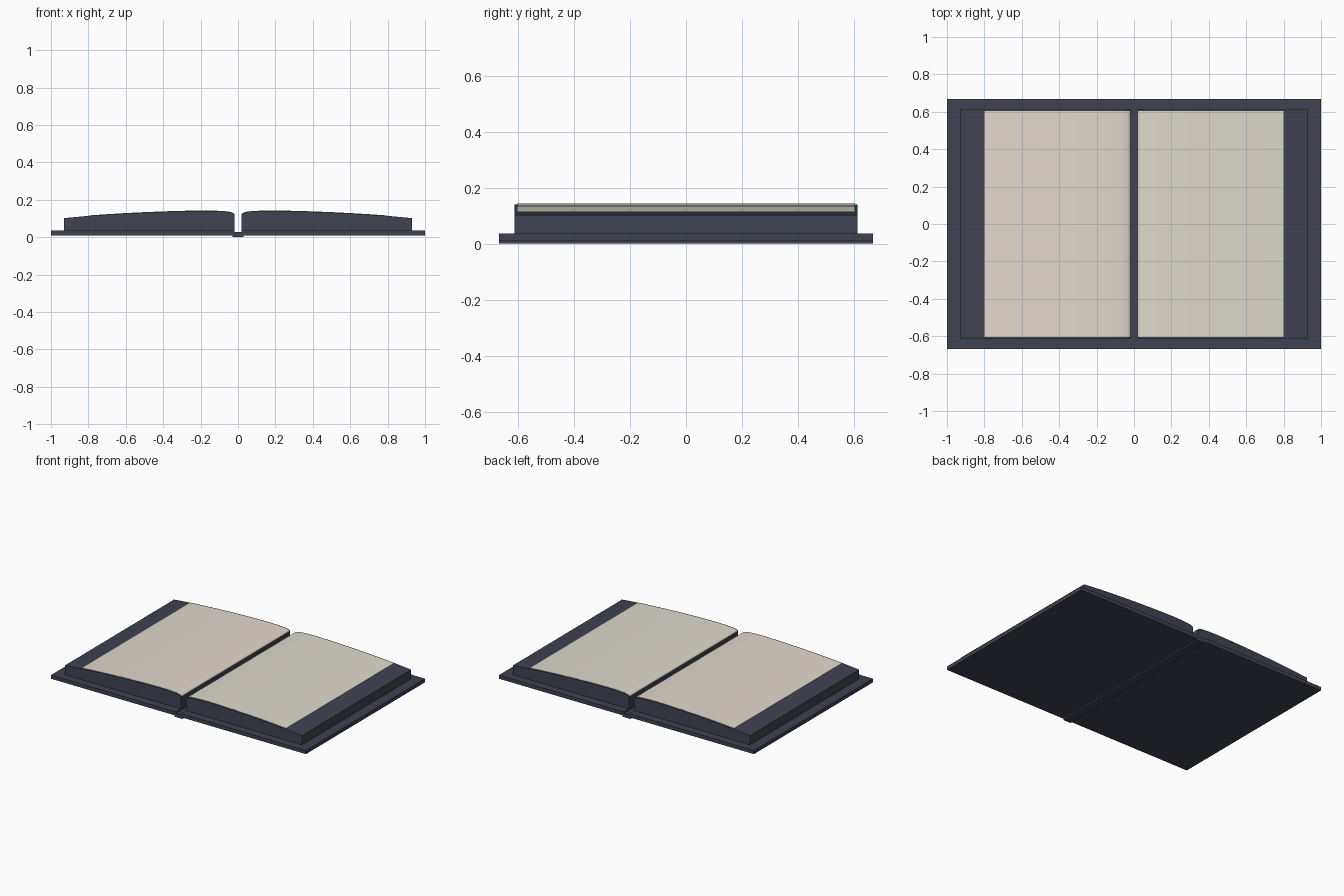
import bpy, bmesh

if "Cube" in bpy.data.objects:
    bpy.data.objects.remove(bpy.data.objects["Cube"])


def material(name, rgb):
    m = bpy.data.materials.new(name)
    m.diffuse_color = (*rgb, 1)
    m.use_nodes = True
    m.node_tree.nodes["Principled BSDF"].inputs["Base Color"].default_value = m.diffuse_color
    return m


dark = material("dark_binding", (0.05, 0.056, 0.08))
cream_left = material("warm_paper", (0.76, 0.69, 0.61))
cream_right = material("cool_paper", (0.73, 0.70, 0.61))


def extrude_profile(name, profile, half_depth, mat, side=1):
    """Extrude an x/z outline along y; side = -1 mirrors it across x."""
    bm = bmesh.new()
    face = bm.faces.new([bm.verts.new((side * x, -half_depth, z)) for x, z in profile])
    new = bmesh.ops.extrude_face_region(bm, geom=[face])["geom"]
    verts = [v for v in new if isinstance(v, bmesh.types.BMVert)]
    bmesh.ops.translate(bm, vec=(0, 2 * half_depth, 0), verts=verts)
    bmesh.ops.recalc_face_normals(bm, faces=bm.faces)
    mesh = bpy.data.meshes.new(name)
    bm.to_mesh(mesh)
    bm.free()
    mesh.materials.append(mat)
    obj = bpy.data.objects.new(name, mesh)
    bpy.context.collection.objects.link(obj)
    return obj


def box(x0, x1, z0, z1):
    return [(x0, z0), (x1, z0), (x1, z1), (x0, z1)]


# Curve of the open pages, from gutter to outer edge
page_curve = [(0.02, 0.122), (0.03, 0.130), (0.055, 0.136), (0.12, 0.140),
              (0.20, 0.141), (0.30, 0.139), (0.40, 0.136), (0.50, 0.132),
              (0.60, 0.127), (0.70, 0.121), (0.80, 0.114)]
block_profile = [(0.93, 0.035), (0.02, 0.035)] + page_curve + [(0.93, 0.102)]
sheet_profile = ([(x, z - 0.001) for x, z in page_curve]
                 + [(x, z + 0.002) for x, z in reversed(page_curve)])

# Spine strip
extrude_profile("spine", box(-0.03, 0.03, 0.0, 0.028), 0.667, dark)

# Covers, page blocks and top sheets on both sides
for side, label, paper in ((-1, "left", cream_left), (1, "right", cream_right)):
    extrude_profile(label + "_cover", box(0.02, 1.0, 0.01, 0.036), 0.667, dark, side)
    extrude_profile(label + "_page_block", block_profile, 0.612, dark, side)
    extrude_profile(label + "_top_sheet", sheet_profile, 0.603, paper, side)
